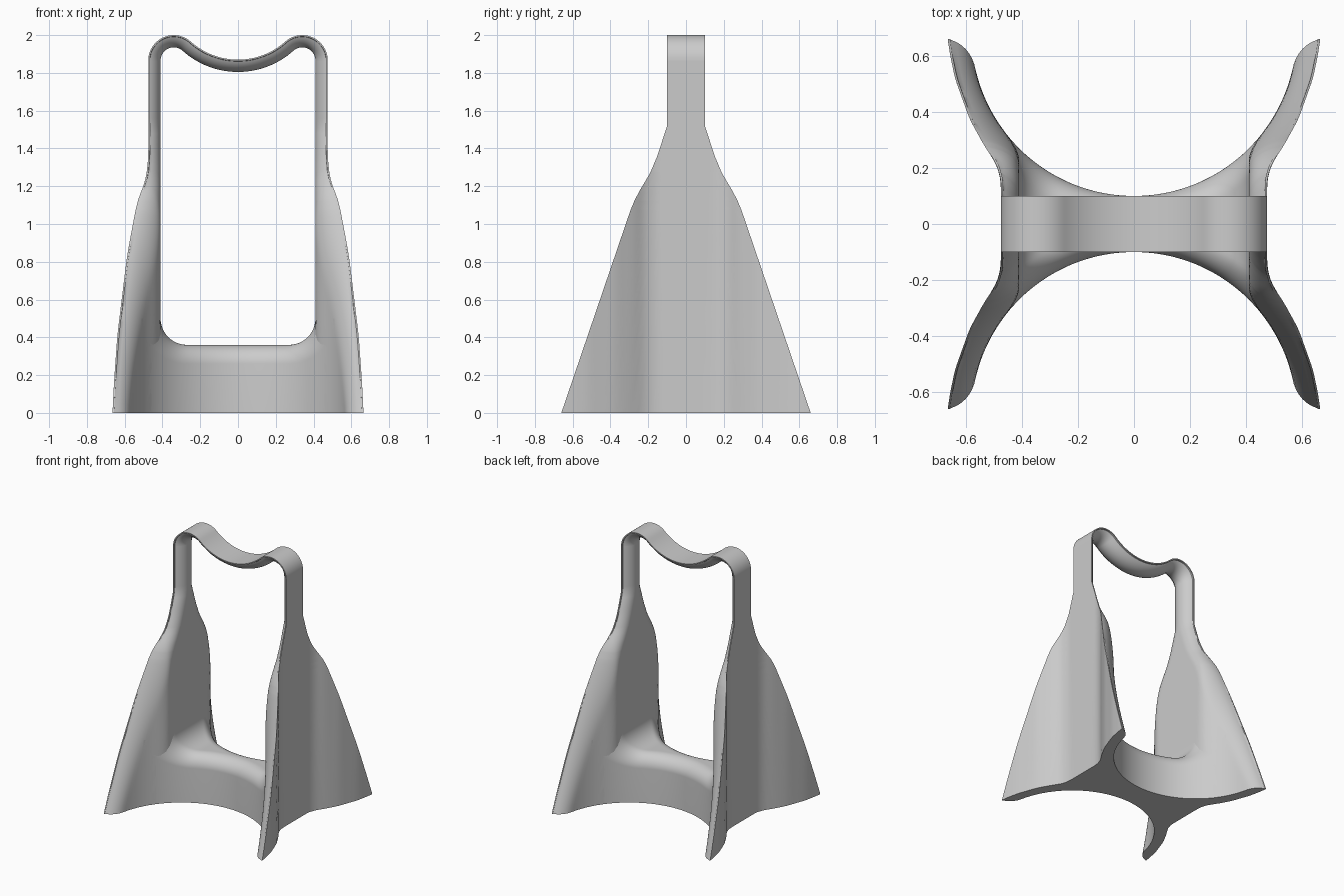
import bpy, bmesh, math

if "Cube" in bpy.data.objects:
    bpy.data.objects.remove(bpy.data.objects["Cube"])

GREY = bpy.data.materials.new("plain_grey")
GREY.use_nodes = True
GREY.diffuse_color = (0.6, 0.6, 0.6, 1)
GREY.node_tree.nodes["Principled BSDF"].inputs["Base Color"].default_value = (0.6, 0.6, 0.6, 1)

FILLET = 0.1            # rounding of the opening's edges
INNER, OUTER = 0.41, 0.475
ARC_Y, ARC_R = 0.68, 0.58   # hollow cut into front and back
STRAP_Z = 1.865
N = 48
COLS = [math.sin(math.pi / 2 * (2 * i / N - 1)) for i in range(N + 1)]

# Half depth against height, and outer face x against depth
DEPTH = [(0, .66), (1.07, .295), (1.13, .27), (1.18, .243), (1.27, .19),
         (1.36, .152), (1.52, .1), (STRAP_Z, .1)]
FLARE = [(0, OUTER), (.16, OUTER), (.22, .493), (.275, .532), (.375, .587),
         (.52, .639), (.607, .657), (.67, .666)]


def lerp(table, t):
    for (a, p), (b, q) in zip(table, table[1:]):
        if t <= b:
            return p + (q - p) * (t - a) / (b - a)
    return table[-1][1]


def flare(y):
    # Averaged lookup softens the corners of the table
    return sum(lerp(FLARE, max(0, abs(y) + k * 0.01)) for k in (-2, -1, 0, 1, 2)) / 5


def round_off(d):
    # Setback of a rounded edge at distance d from the rim
    u = FILLET - min(max(d, 0), FILLET)
    return FILLET - math.sqrt(FILLET ** 2 - u * u)


def hollow_y(x):
    return ARC_Y - math.sqrt(ARC_R ** 2 - x * x)


def inner_x(y):
    # Straight opening wall blended into the round hollow
    arc = math.sqrt(max(0, ARC_R ** 2 - (abs(y) - ARC_Y) ** 2))
    k = 0.05
    blend = max(k - abs(arc - INNER), 0) / k
    return max(arc, INNER) + blend * blend * k / 4


def loft(name, rows):
    """Skin rows of paired strips (one side, other side) into a closed solid."""
    bm = bmesh.new()
    rings = [[[bm.verts.new(p) for p in strip] for strip in row] for row in rows]
    for (a, b), (c, d) in zip(rings, rings[1:]):
        ring, nxt = a + b[::-1], c + d[::-1]
        for i in range(len(ring)):
            bm.faces.new((ring[i - 1], ring[i], nxt[i], nxt[i - 1]))
    for a, b in (rings[0], rings[-1]):
        for i in range(len(a) - 1):
            bm.faces.new((a[i], a[i + 1], b[i + 1], b[i]))
    bmesh.ops.recalc_face_normals(bm, faces=bm.faces)
    mesh = bpy.data.meshes.new(name)
    bm.to_mesh(mesh)
    bm.free()
    mesh.materials.append(GREY)
    obj = bpy.data.objects.new(name, mesh)
    bpy.context.collection.objects.link(obj)
    bpy.ops.object.select_all(action='DESELECT')
    obj.select_set(True)
    bpy.context.view_layer.objects.active = obj
    bpy.ops.object.shade_smooth_by_angle(angle=math.radians(35))


# Flared side walls, stacked from horizontal slices
heights = sorted({z for z, _ in DEPTH} | {i * 0.04 for i in range(46)})
for name, side in (("left_side", 1), ("right_side", -1)):
    rows = []
    for z in heights:
        half = lerp(DEPTH, z)
        outer, inner = [], []
        for v in COLS:
            y = v * half
            xo = flare(y)
            xi = min(inner_x(y) + round_off(half - abs(y)), xo - 0.008)
            outer.append((side * xo, y, z))
            inner.append((side * xi, y, z))
        rows.append((outer, inner))
    loft(name, rows)

# Lower crossbar: floor of the opening with rounded corners and rims
FLOOR_Z, CORNER = 0.36, 0.14
corner_x = INNER - CORNER
path = [(corner_x * i / 12, FLOOR_Z, 0, 1) for i in range(12)]
for i in range(13):
    a = math.pi / 2 * i / 12
    s, c = math.sin(a), math.cos(a)
    path.append((corner_x + CORNER * s, FLOOR_Z + CORNER * (1 - c), -s, c))
path = [(-x, z, -nx, nz) for x, z, nx, nz in path[:0:-1]] + path
rows = []
for x, z, nx, nz in path:
    top, bottom = [], []
    for v in COLS:
        f = round_off((1 - abs(v)) * hollow_y(x))
        px = x - nx * f
        py = v * hollow_y(px)
        top.append((px, py, z - nz * f))
        bottom.append((px, py, 0))
    rows.append((top, bottom))
loft("lower_crossbar", rows)

# Top strap: two humps with a dip between, flat outside and rounded inside
HUMP_X, HUMP_R, DIP_R = 0.34, 0.135, 0.3746
dip_z = STRAP_Z + 0.005 + DIP_R
turn = math.atan2(dip_z - STRAP_Z, -HUMP_X)
path = []
for i in range(25):
    a = turn * i / 24
    c, s = math.cos(a), math.sin(a)
    path.append((HUMP_X + HUMP_R * c, STRAP_Z + HUMP_R * s, c, s))
for i in range(1, 17):
    a = turn + (math.pi / 2 - turn) * i / 16
    c, s = math.cos(a), math.sin(a)
    path.append((-DIP_R * c, dip_z - DIP_R * s, c, s))
path += [(-x, z, -nx, nz) for x, z, nx, nz in path[-2::-1]]
rows = []
for x, z, nx, nz in path:
    outer, inner = [], []
    for v in COLS:
        y = v * 0.1
        t = max(OUTER - INNER - round_off(0.1 - abs(y)), 0.008)
        outer.append((x, y, z))
        inner.append((x - nx * t, y, z - nz * t))
    rows.append((outer, inner))
loft("top_strap", rows)
